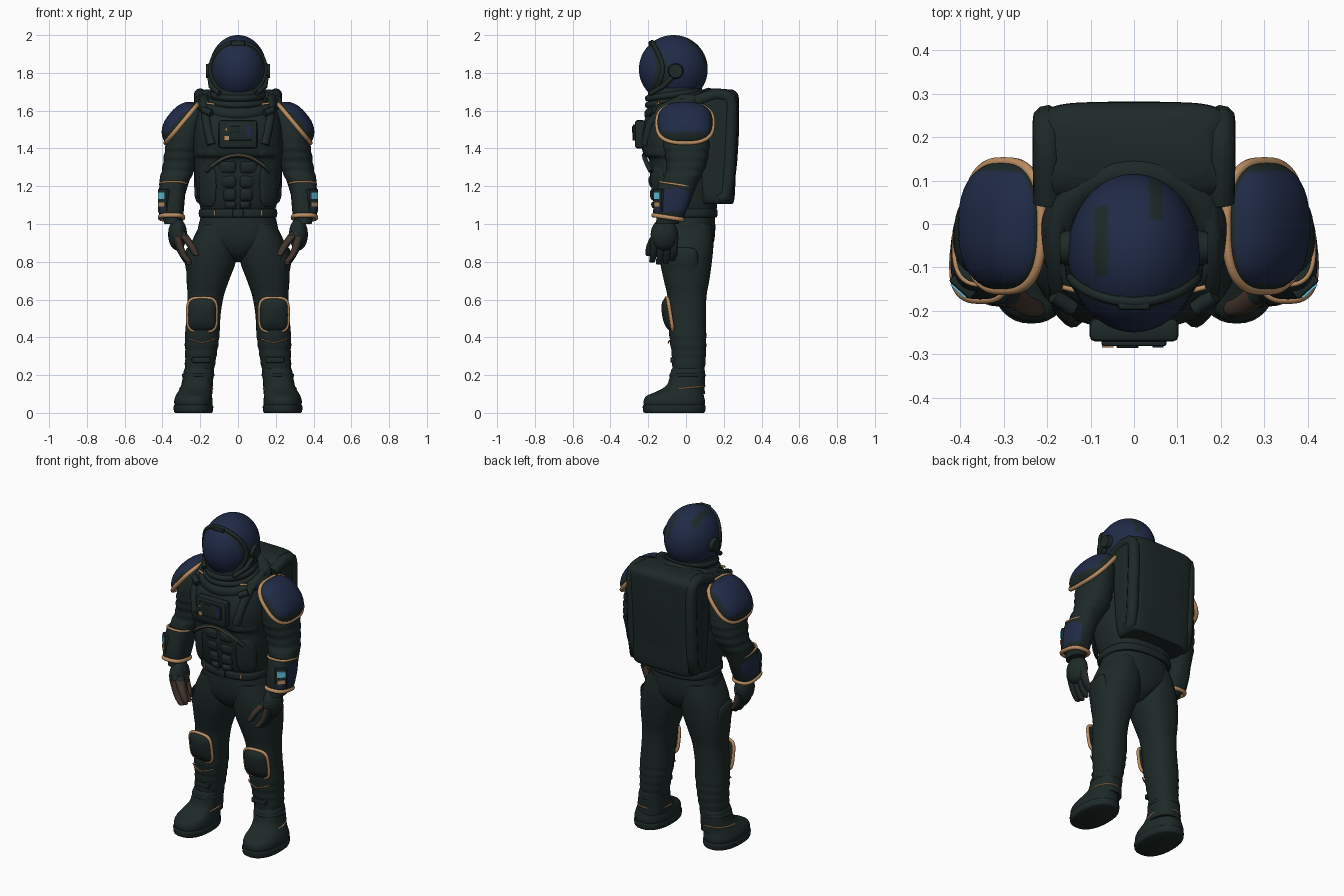
import bpy, bmesh, math
from mathutils import Vector, Matrix

if "Cube" in bpy.data.objects:
    bpy.data.objects.remove(bpy.data.objects["Cube"])

def material(name, r, g, b):
    m = bpy.data.materials.new(name)
    m.diffuse_color = (r, g, b, 1)
    m.use_nodes = True
    m.node_tree.nodes["Principled BSDF"].inputs["Base Color"].default_value = m.diffuse_color
    return m

SUIT = material("suit dark green", .0125, .0225, .021)
BLUE = material("navy blue", .0145, .024, .063)
TRIM = material("tan orange trim", .50, .27, .12)
PALM = material("glove brown", .055, .034, .025)
CYAN = material("screen cyan", .12, .54, .76)

def finish(name, bm, mats, rule=None, angle=40):
    bmesh.ops.recalc_face_normals(bm, faces=bm.faces)
    bm.normal_update()
    for f in bm.faces:
        f.smooth = True
        if rule:
            f.material_index = rule(f.calc_center_median(), f.normal)
    me = bpy.data.meshes.new(name)
    bm.to_mesh(me)
    bm.free()
    for m in mats:
        me.materials.append(m)
    me.set_sharp_from_angle(angle=math.radians(angle))
    ob = bpy.data.objects.new(name, me)
    bpy.context.collection.objects.link(ob)
    return ob

def sup(t, p):
    c, s = math.cos(t), math.sin(t)
    return math.copysign(abs(c) ** (2 / p), c), math.copysign(abs(s) ** (2 / p), s)

def loft(name, keys, s=1, p=2.3, n=40, steps=5, mats=(SUIT,), rule=None, ribs=None, tilt=0):
    """Stack of rounded sections; keys are (z, cx, cy, rx, ry), smoothly interpolated."""
    K = [Vector(k) for k in keys]
    rows = []
    for i in range(len(K) - 1):
        a, b = K[i], K[i + 1]
        m0 = (b - K[max(i - 1, 0)]) / 2
        m1 = (K[min(i + 2, len(K) - 1)] - a) / 2
        for j in range(steps + (i == len(K) - 2)):
            t = j / steps
            rows.append(a * (2*t**3 - 3*t*t + 1) + m0 * (t**3 - 2*t*t + t)
                        + b * (3*t*t - 2*t**3) + m1 * (t**3 - t*t))
    bm = bmesh.new()
    rings = []
    for z, cx, cy, rx, ry in rows:
        k = 1
        if ribs and ribs[0] < z < ribs[1]:
            k = 1 + ribs[3] * math.sin((z - ribs[0]) / (ribs[1] - ribs[0]) * ribs[2] * math.pi)
        ring = []
        for i in range(n):
            u, v = sup(math.tau * i / n, p)
            ring.append(bm.verts.new((s * (cx + rx * k * u), cy + ry * k * v, z + tilt * ry * v)))
        rings.append(ring)
    for a, b in zip(rings, rings[1:]):
        for i in range(n):
            bm.faces.new((a[i], a[(i+1) % n], b[(i+1) % n], b[i]))
    bm.faces.new(rings[0])
    bm.faces.new(rings[-1])
    return finish(name, bm, mats, rule)

def tube(name, pts, r, mat=SUIT, cyclic=False):
    cu = bpy.data.curves.new(name, 'CURVE')
    cu.dimensions = '3D'
    cu.bevel_depth, cu.bevel_resolution, cu.use_fill_caps = r, 3, True
    sp = cu.splines.new('POLY')
    sp.points.add(len(pts) - 1)
    for q, c in zip(sp.points, pts):
        q.co = (*c, 1)
    sp.use_cyclic_u = cyclic
    cu.materials.append(mat)
    ob = bpy.data.objects.new(name, cu)
    bpy.context.collection.objects.link(ob)

def ellipse(c, rx, ry, n=48, tilt=0):
    return [(c[0] + rx * math.cos(a), c[1] + ry * math.sin(a), c[2] + tilt * math.sin(a))
            for a in (math.tau * i / n for i in range(n))]

def dome(name, c, A, B, N, h, rule=None, trim=0, p=3.2, n=48):
    """Padded plate: rounded-square base spanned by A and B, bulging along N."""
    c, A, B, N = map(Vector, (c, A, B, N))
    bm = bmesh.new()
    rings = []
    for r in (1, .985, .965, .94, .91, .87, .82, .75, .65, .5, .35, .2, .08):
        hh = h * (1 - r ** 2.6) ** .6
        ring = []
        for i in range(n):
            u, v = sup(math.tau * i / n, 2 + (p - 2) * r)
            ring.append(bm.verts.new(c + A * u * r + B * v * r + N * hh))
        rings.append(ring)
    edge = [tuple(v.co) for v in rings[0]]
    for a, b in zip(rings, rings[1:]):
        for i in range(n):
            bm.faces.new((a[i], a[(i+1) % n], b[(i+1) % n], b[i]))
    bm.faces.new(rings[-1])
    bm.faces.new(rings[0])
    finish(name, bm, [SUIT, BLUE], rule)
    if trim:
        tube(name + "_trim", edge, trim, TRIM, True)

def ball(name, c, r, mats=(SUIT,), rule=None, seg=32):
    bm = bmesh.new()
    bmesh.ops.create_uvsphere(bm, u_segments=seg, v_segments=seg * 3 // 4, radius=1,
                              matrix=Matrix.Translation(c) @ Matrix.Diagonal((*r, 1)))
    finish(name, bm, mats, rule)

def box(name, c, size, mat=SUIT, bevel=.008, rot=Matrix.Identity(4)):
    bm = bmesh.new()
    bmesh.ops.create_cube(bm, size=1, matrix=Matrix.Translation(c) @ rot @ Matrix.Diagonal((*size, 1)))
    if bevel:
        bmesh.ops.bevel(bm, geom=bm.edges[:], offset=bevel, segments=2, affect='EDGES', profile=.5)
    finish(name, bm, [mat])

def front(x, cy, rx, ry, p=2.6):
    return cy - ry * (1 - abs(x / rx) ** p) ** (1 / p)

# Helmet: blue shell with dark lower rim and crown patches, framed visor
HC, HR = Vector((0, -.067, 1.82)), (.152, .182, .18)
def helmet_rule(c, n):
    e = (c.x / .142) ** 2 + ((c.z - 1.82) / .142) ** 2
    if c.z < 1.70 or (c.y < -.08 and .84 < e < 1.12): return 0
    if c.z > 1.85 and (-.09 < c.x < -.06 and -.12 < c.y < .04 or .035 < c.x < .065 and c.y > .01): return 0
    return 1
ball("helmet", HC, HR, (SUIT, BLUE), helmet_rule, 96)
loop = []
for i in range(64):
    u, v = .95 * math.cos(math.tau * i / 64), .79 * math.sin(math.tau * i / 64)
    loop.append(HC + Vector((HR[0] * u, -HR[1] * math.sqrt(max(0, 1 - u*u - v*v)), HR[2] * v)))
tube("visor_frame", loop, .012, SUIT, True)
box("helmet_crest", (0, -.18, 1.955), (.075, .035, .03))
for s in (1, -1):
    bm = bmesh.new()
    bmesh.ops.create_cone(bm, cap_ends=True, segments=32, radius1=.045, radius2=.036, depth=.04,
        matrix=Matrix.Translation((s*.15, -.055, 1.81)) @ Matrix.Rotation(s * math.pi / 2, 4, 'Y'))
    finish("helmet_ear", bm, [SUIT])
    tube("ear_bar", [(s*.15, -.06, 1.79), (s*.143, -.12, 1.73), (s*.1, -.19, 1.69)], .014)

# Neck rings and collar
loft("neck", [(1.58, 0, -.05, .15, .14), (1.66, 0, -.06, .14, .14), (1.72, 0, -.06, .13, .14)])
tube("neck_ring_upper", ellipse((0, -.065, 1.685), .13, .135, tilt=.02), .018, SUIT, True)
tube("neck_ring_lower", ellipse((0, -.06, 1.65), .145, .14, tilt=.02), .018, SUIT, True)
tube("collar", ellipse((0, -.03, 1.63), .175, .15, tilt=.05), .042, SUIT, True)

# Torso, belt and pelvis
loft("torso", [(1.06, 0, .01, .19, .15), (1.12, 0, 0, .208, .165), (1.25, 0, -.015, .228, .175),
               (1.34, 0, -.02, .232, .175), (1.37, 0, -.03, .238, .195), (1.46, 0, -.035, .238, .205),
               (1.55, 0, -.03, .225, .19), (1.62, 0, -.02, .195, .15), (1.66, 0, -.02, .14, .11)], p=2.6, n=56)
loft("belt", [(1.035, 0, 0, .2, .16), (1.045, 0, 0, .207, .167), (1.07, 0, 0, .207, .167), (1.08, 0, 0, .2, .16)], p=2.6)
loft("pelvis", [(.80, 0, 0, .03, .06), (.84, 0, 0, .09, .115), (.9, 0, 0, .185, .146),
                (.97, 0, 0, .212, .155), (1.06, 0, 0, .19, .152)])
box("buckle", (0, -.165, 1.058), (.06, .02, .045))
for s in (1, -1):
    box("belt_clip", (s*.125, front(.125, 0, .207, .167) - .003, 1.06), (.01, .009, .03), TRIM, .002)
    for k, z in enumerate((1.30, 1.225, 1.155, 1.1)):
        w = .095 - .012 * k
        dome("belly_panel", (s*(w/2 + .01), -.181 + .007 * k, z), (s*w/2, .008, 0),
             (0, -.003, .034 if k < 3 else .02), (0, -1, 0), .022, n=32, p=4)
    dome("side_panel", (s*.16, front(.16, -.01, .225, .172) + .004, 1.2), (.045, s*.035, 0),
         (0, -.01, .11), (s*.55, -.83, 0), .02, n=32)
    # Chest straps and fittings
    tube("chest_strap", [(s*.165, .1, 1.66), (s*.18, -.02, 1.665), (s*.175, -.13, 1.61),
                         (s*.165, -.19, 1.53), (s*.14, -.215, 1.42)], .024)
    tube("strap_fitting", [(s*.14, -.195, 1.585), (s*.185, -.165, 1.605)], .018)
    tube("collar_piping", [(s*.095, -.156, 1.63), (s*.13, -.154, 1.635), (s*.165, -.145, 1.64)], .006, TRIM)
    dome("rib_guard", (s*.16, -.165, 1.385), (.06, s*.045, 0), (0, 0, .035), (s*.5, -.86, 0), .03, n=24)
tube("chest_edge", [(x/100, front(x/100, -.03, .238, .19) - .001, 1.365 - 3*(x/100)**2) for x in range(-17, 18)], .012)
tube("chest_piping", [(x/100, front(x/100, -.03, .238, .2) - .0015, 1.365 - 3*(x/100)**2) for x in range(-14, 15, 2)], .003, TRIM)

# Chest control box
box("control_box", (0, -.243, 1.475), (.205, .055, .15), SUIT, .014)
box("control_panel", (0, -.273, 1.485), (.15, .016, .085), SUIT, .006)
box("panel_display", (.055, -.281, 1.49), (.025, .006, .06), BLUE, 0)
box("panel_lamp", (-.06, -.281, 1.455), (.026, .006, .024), TRIM, 0)
box("panel_lamp_small", (-.062, -.281, 1.5), (.01, .006, .012), TRIM, 0)
box("panel_keys", (-.015, -.281, 1.5), (.05, .008, .035), SUIT, .002)

# Backpack: soft pack with raised upper corners
loft("backpack", [(1.108, 0, .165, .17, .065), (1.125, 0, .165, .208, .09), (1.3, 0, .16, .218, .105),
                  (1.55, 0, .16, .224, .118), (1.66, 0, .165, .224, .115), (1.695, 0, .17, .21, .1),
                  (1.713, 0, .175, .17, .07)], p=5, n=64)
dome("backpack_panel", (0, .253, 1.42), (.185, 0, 0), (0, .014, .25), (0, 1, 0), .024, p=5)
for s in (1, -1):
    tube("backpack_ridge", [(s*.19, .18, 1.135), (s*.197, .215, 1.15), (s*.2, .226, 1.25), (s*.2, .238, 1.5),
                            (s*.2, .24, 1.63), (s*.2, .232, 1.665), (s*.2, .205, 1.682), (s*.2, .15, 1.685),
                            (s*.198, .05, 1.65)], .034)

for s in (1, -1):
    # Arm with folded elbow, and shoulder pad (blue centre, dark margin, tan edge)
    loft("arm", [(1.61, .23, 0, .04, .06), (1.56, .255, 0, .07, .1), (1.48, .282, 0, .085, .118),
                 (1.4, .296, .003, .09, .12), (1.3, .312, 0, .088, .103), (1.22, .338, -.03, .078, .093),
                 (1.1, .352, -.065, .06, .08), (1.0, .345, -.1, .045, .06)], s, steps=8, ribs=(1.24, 1.42, 7, .025))
    def pad_rule(c, n):
        height = (c.x*s - .298) * .76 + (c.z - 1.532) * .65
        return 1 if c.z > 1.487 and -.137 < c.y < .12 and height > .022 else 0
    dome("shoulder_pad", (s*.298, -.005, 1.532), (s*.085, 0, -.102), (0, .147, 0), (s*.76, 0, .65), .082,
         pad_rule, .012, 2.7, 80)
    # Forearm cuff: blue outside, tan rims, small screen
    loft("cuff", [(1.035, .352, -.095, .06, .075), (1.06, .354, -.09, .066, .083), (1.13, .352, -.072, .07, .092),
                  (1.2, .346, -.055, .07, .092), (1.215, .343, -.05, .066, .086)], s, 2.8,
         mats=(SUIT, BLUE), tilt=-.15,
         rule=lambda c, n: 1 if n.x * s > .45 and 1.065 < c.z < 1.185 else 0)
    for z, cx, cy, rx, ry, r in ((1.035, .352, -.095, .061, .077, .012), (1.21, .344, -.051, .069, .089, .006)):
        tube("cuff_rim", [(s*(cx + rx*u), cy + ry*v, z - .15*ry*v)
                          for u, v in (sup(math.tau*i/40, 2.8) for i in range(40))], r, TRIM, True)
    turn = Matrix.Rotation(s * math.radians(42), 4, 'Z')
    box("wrist_pad", (s*.392, -.141, 1.125), (.066, .03, .12), SUIT, .006, turn)
    box("wrist_screen", (s*.4025, -.1525, 1.15), (.046, .009, .036), CYAN, 0, turn)
    box("wrist_button", (s*.4025, -.1525, 1.103), (.044, .009, .022), TRIM, 0, turn)
    # Glove, brown on the palm side
    palm = lambda c, n: 1 if n.x * s < .2 and c.z < .93 else 0
    ball("glove_palm", (s*.32, -.115, .945), (.05, .072, .085), (SUIT, PALM), lambda c, n: 1 if n.x*s < -.3 and c.z < .96 else 0)
    for k in range(4):
        y, dz = -.172 + .036 * k, (.01, 0, .005, .02)[k]
        loft("glove_finger", [(.785 + dz, .262, y - .008, .008, .008), (.793 + dz, .265, y - .007, .018, .016),
                              (.85, .298, y, .021, .019), (.93, .325, y + .004, .024, .02)],
             s, n=14, steps=4, mats=(SUIT, PALM), rule=palm)
    loft("glove_thumb", [(.83, .222, -.197, .008, .008), (.84, .225, -.195, .019, .019),
                         (.89, .252, -.185, .023, .023), (.96, .305, -.145, .028, .028)],
         s, n=16, mats=(SUIT, PALM), rule=palm)

    # Leg with folds around the shin
    loft("leg", [(1.0, .115, 0, .085, .135), (.9, .126, 0, .121, .145), (.8, .142, 0, .13, .137),
                 (.7, .16, .003, .112, .12), (.62, .171, .005, .096, .104), (.52, .182, .005, .09, .1),
                 (.4, .19, .01, .091, .097), (.3, .197, .015, .083, .09), (.2, .207, .012, .077, .085),
                 (.1, .215, .01, .08, .09)], s, steps=8, ribs=(.2, .42, 9, .018))
    dome("knee_pad", (s*.19, -.088, .52), (.076, s*.006, 0), (0, -.014, .088), (0, -1, 0), .038, None, .0095, 4)
    dome("thigh_pocket", (s*.238, -.02, .765), (s*.012, .085, 0), (s*.02, 0, .11), (s, 0, 0), .036, p=5)
    tube("shin_piping", [(s*.19 + x/100, front(x/100, .01, .095, .103, 2.3), .37 + abs(x)*.003)
                         for x in range(-7, 8)], .004, TRIM)
    box("shin_strap", (s*.195, -.068, .28), (.1, .03, .03))
    # Boot
    loft("boot", [(.03, .235, -.062, .098, .158), (.06, .236, -.062, .102, .163), (.09, .234, -.057, .096, .152),
                  (.115, .228, -.03, .088, .122), (.15, .217, .0, .083, .1), (.22, .208, .01, .08, .09),
                  (.235, .207, .01, .074, .084)], s, 2.3)
    loft("boot_sole", [(0, .236, -.063, .096, .156), (.008, .236, -.063, .103, .164), (.035, .236, -.063, .105, .166),
                       (.042, .236, -.063, .1, .162)], s, 2.3, steps=3)
    tube("boot_cuff", ellipse((s*.211, .008, .2), .077, .087), .01, SUIT, True)
    tube("boot_piping", ellipse((s*.221, -.01, .13), .086, .108, tilt=.012), .0045, TRIM, True)
